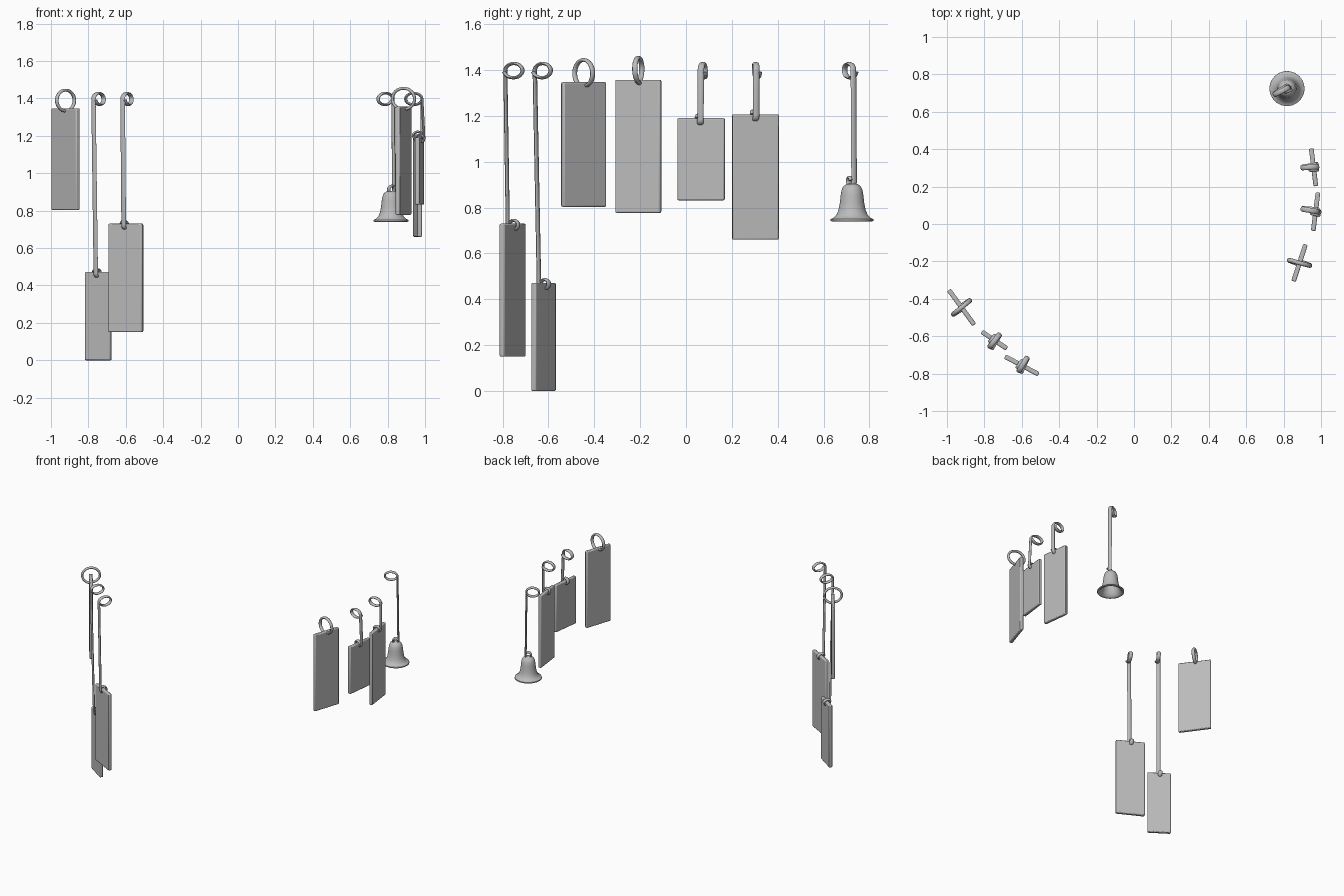
import bpy, math
from mathutils import Vector

if "Cube" in bpy.data.objects:
    bpy.data.objects.remove(bpy.data.objects["Cube"])

metal = bpy.data.materials.new("grey_metal")
metal.diffuse_color = (0.5, 0.5, 0.5, 1)
metal.use_nodes = True
metal.node_tree.nodes["Principled BSDF"].inputs["Base Color"].default_value = metal.diffuse_color


def finish(obj, angle=40):
    obj.data.materials.append(metal)
    bpy.ops.object.select_all(action='DESELECT')
    obj.select_set(True)
    bpy.context.view_layer.objects.active = obj
    bpy.ops.object.shade_smooth_by_angle(angle=math.radians(angle))


def make(name, verts, faces, angle=40):
    mesh = bpy.data.meshes.new(name)
    mesh.from_pydata(verts, [], faces)
    obj = bpy.data.objects.new(name, mesh)
    bpy.context.collection.objects.link(obj)
    finish(obj, angle)
    return obj


def place(obj, x, y, phi):
    # local x runs along the plate, local -y points outward
    obj.location = (x, y, 0)
    obj.rotation_euler.z = math.radians(phi)


def ribbon(name, path, width, thick, sides=10):
    """Sweep an oval section along (outward, sideways, up) points."""
    verts, faces = [], []
    n = len(path)
    for i, (u, v, z) in enumerate(path):
        a, b = path[max(i - 1, 0)], path[min(i + 1, n - 1)]
        t = Vector((b[0] - a[0], b[2] - a[2])).normalized()
        for k in range(sides):
            w = 2 * math.pi * k / sides
            s, r = width / 2 * math.cos(w), thick / 2 * math.sin(w)
            verts.append((v + s, -(u + t.y * r), z - t.x * r))
    for i in range(n - 1):
        for k in range(sides):
            j = (k + 1) % sides
            faces.append((i * sides + k, i * sides + j,
                          (i + 1) * sides + j, (i + 1) * sides + k))
    faces.append(tuple(reversed(range(sides))))
    faces.append(tuple(range((n - 1) * sides, n * sides)))
    return make(name, verts, faces, 60)


def arc(cu, cz, a, b, start, end, v0, v1, steps=32):
    pts = []
    for i in range(steps + 1):
        f = i / steps
        t = math.radians(start + (end - start) * f)
        pts.append((cu + a * math.cos(t), v0 + (v1 - v0) * f, cz + b * math.sin(t)))
    return pts


def plate(name, x, y, phi, length, z0, z1):
    bpy.ops.mesh.primitive_cube_add(size=1)
    obj = bpy.context.object
    obj.name = name
    for p in obj.data.vertices:
        p.co = (p.co.x * length, p.co.y * 0.025, p.co.z * (z1 - z0) + (z0 + z1) / 2)
    bev = obj.modifiers.new("soft_edges", 'BEVEL')
    bev.width, bev.segments = 0.006, 2
    finish(obj)
    place(obj, x, y, phi)


def rod(name, x, y, phi, base_z, loop_u, hook=0.024):
    # small hook at the bottom, straight stem, oval loop at the top
    path = arc(0, base_z, hook, 0.02, -340, 0, -0.012, 0, 20)
    path += arc(loop_u, 1.397, 0.044, 0.031, 0, 350, 0, 0.012)
    place(ribbon(name, path, 0.028, 0.014), x, y, phi)


def ring(name, x, y, phi, z):
    path = arc(0, z, 0.061, 0.056, -90, 270, 0.008, -0.008, 40)
    place(ribbon(name, path, 0.024, 0.016), x, y, phi)


# x, y, angle, length, bottom, top, loop offset (None = plain ring)
plates = [
    ("left_back", -0.922, -0.446, -54, 0.230, 0.803, 1.347, None),
    ("left_low", -0.747, -0.621, -34, 0.162, 0.0, 0.472, 0.002),
    ("left_front", -0.600, -0.756, -28, 0.204, 0.15, 0.73, -0.008),
    ("right_front", 0.885, -0.208, 72, 0.207, 0.777, 1.357, None),
    ("right_middle", 0.971, 0.066, 83, 0.207, 0.832, 1.19, -0.031),
    ("right_back", 0.960, 0.303, 97, 0.203, 0.66, 1.207, -0.02),
]
for name, x, y, phi, length, z0, z1, off in plates:
    plate(name + "_plate", x, y, phi, length, z0, z1)
    if off is None:
        ring(name + "_ring", x, y, phi, z1 + 0.041)
    else:
        rod(name + "_rod", x, y, phi, z1 - 0.006, off)

# Hollow bell: outer wall down, inner wall back up
profile = [(0.0, 0.906), (0.024, 0.903), (0.038, 0.893), (0.046, 0.875),
           (0.050, 0.85), (0.053, 0.82), (0.059, 0.79), (0.068, 0.768),
           (0.082, 0.755), (0.093, 0.750), (0.0935, 0.742), (0.088, 0.740),
           (0.075, 0.746), (0.062, 0.765), (0.052, 0.79), (0.046, 0.82),
           (0.041, 0.86), (0.030, 0.884), (0.0, 0.893)]
seg = 40
verts = [(r * math.cos(2 * math.pi * k / seg), r * math.sin(2 * math.pi * k / seg), z)
         for r, z in profile[1:-1] for k in range(seg)]
rows = len(profile) - 2
faces = [(i * seg + k, (i + 1) * seg + k, (i + 1) * seg + (k + 1) % seg, i * seg + (k + 1) % seg)
         for i in range(rows - 1) for k in range(seg)]
verts += [(0, 0, profile[0][1]), (0, 0, profile[-1][1])]
top, low = rows * seg, rows * seg + 1
for k in range(seg):
    j = (k + 1) % seg
    faces.append((top, k, j))
    faces.append((low, (rows - 1) * seg + j, (rows - 1) * seg + k))
place(make("bell", verts, faces, 50), 0.818, 0.724, 0)
rod("bell_rod", 0.818, 0.724, 120, 0.912, -0.032, 0.018)
